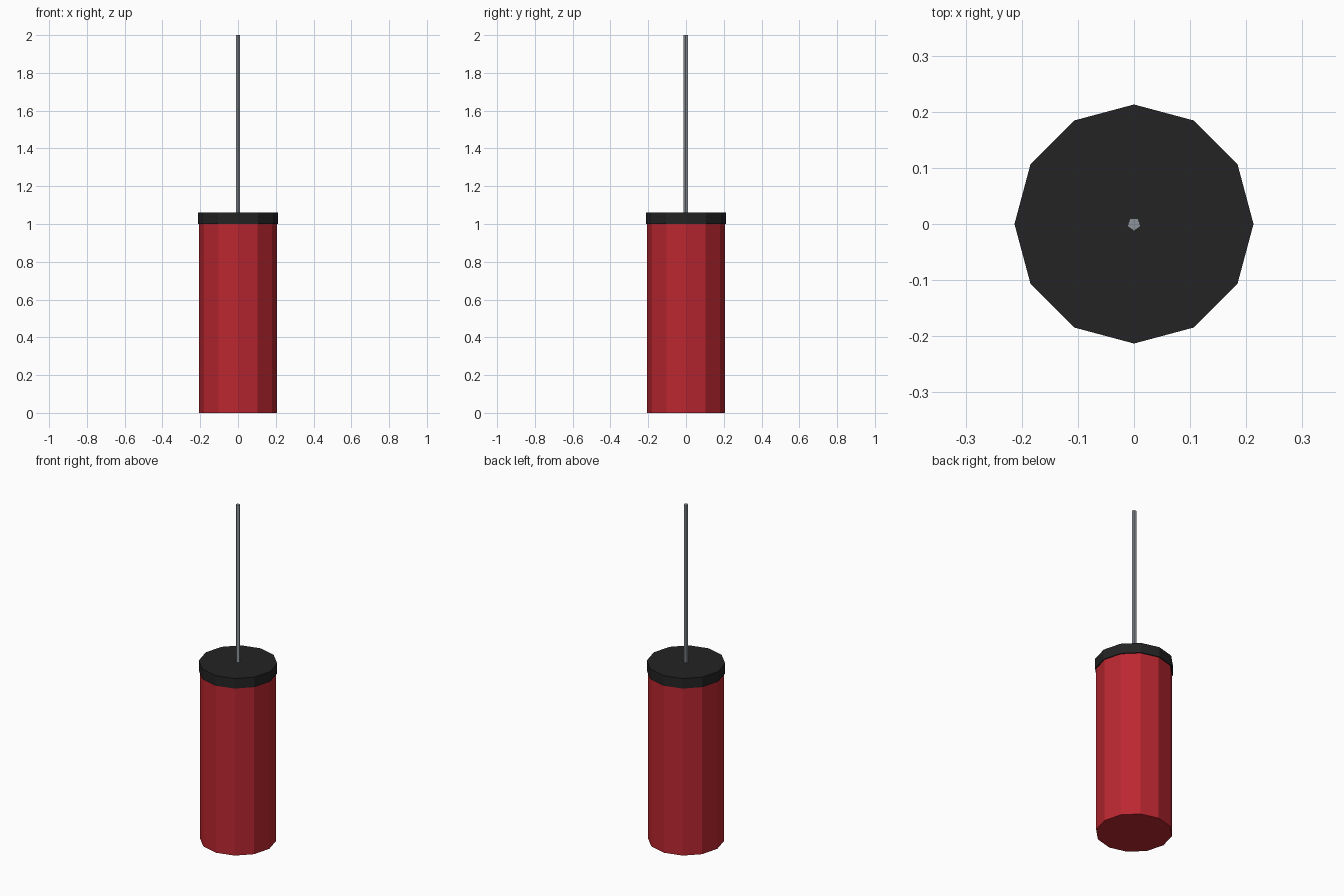
import bpy
import math

if "Cube" in bpy.data.objects:
    bpy.data.objects.remove(bpy.data.objects["Cube"])


def material(name, rgb):
    m = bpy.data.materials.new(name)
    m.diffuse_color = (*rgb, 1)
    m.use_nodes = True
    m.node_tree.nodes["Principled BSDF"].inputs["Base Color"].default_value = m.diffuse_color
    return m


def cylinder(name, sides, radius, z0, z1, mat, turn=0):
    bpy.ops.mesh.primitive_cylinder_add(
        vertices=sides, radius=radius, depth=z1 - z0,
        location=(0, 0, (z0 + z1) / 2), rotation=(0, 0, turn))
    ob = bpy.context.object
    ob.name = name
    ob.data.materials.append(mat)
    return ob


red = material("red", (0.5, 0.02, 0.03))
black = material("black", (0.017, 0.017, 0.018))
steel = material("steel", (0.27, 0.29, 0.32))

# Twelve-sided canister body
cylinder("body", 12, 0.207, 0, 1.0, red)
# Slightly wider lid
cylinder("lid", 12, 0.213, 1.0, 1.06, black)
# Thin five-sided rod with one edge facing the front
cylinder("rod", 5, 0.0125, 1.05, 2.0, steel, math.pi)
